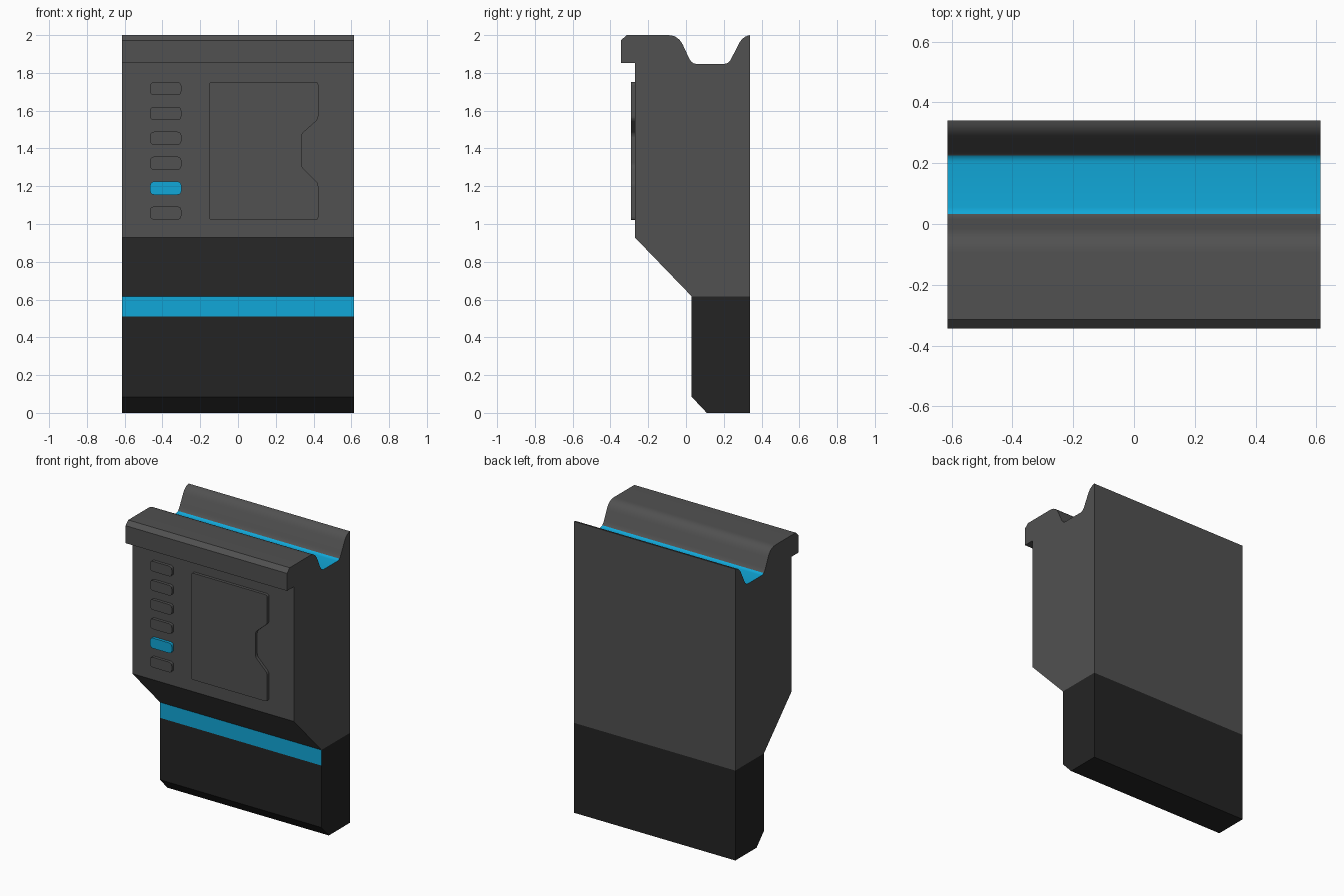
import bpy, bmesh, math
from mathutils import Vector

if "Cube" in bpy.data.objects:
    bpy.data.objects.remove(bpy.data.objects["Cube"])

HALF_W = 0.613
FOOT_TOP, STRIPE_BOTTOM = 0.617, 0.51


def material(name, rgb):
    m = bpy.data.materials.new(name)
    m.diffuse_color = (*rgb, 1)
    m.use_nodes = True
    m.node_tree.nodes["Principled BSDF"].inputs["Base Color"].default_value = m.diffuse_color
    return m


grey = material("dark grey", (0.082, 0.082, 0.082))
black = material("near black", (0.0176, 0.0176, 0.0176))
blue = material("bright blue", (0.0056, 0.39, 0.69))


def curve(a, ctrl, b, n=6):
    """Points of a quadratic curve from a to b."""
    a, c, b = Vector(a), Vector(ctrl), Vector(b)
    return [tuple((1 - t) ** 2 * a + 2 * t * (1 - t) * c + t * t * b)
            for t in (i / n for i in range(n + 1))]


def prism(bm, points, offset, bevel=0.0):
    """Extrude a flat outline of 3D points along an offset."""
    face = bm.faces.new([bm.verts.new(p) for p in points])
    if bevel:
        bmesh.ops.bevel(bm, geom=bm.verts[:], offset=bevel, segments=3,
                        profile=0.5, affect='VERTICES')
        face = bm.faces[:][0]
    ext = bmesh.ops.extrude_face_region(bm, geom=[face], use_keep_orig=True)
    moved = [g for g in ext["geom"] if isinstance(g, bmesh.types.BMVert)]
    bmesh.ops.translate(bm, verts=moved, vec=offset)
    bmesh.ops.recalc_face_normals(bm, faces=bm.faces[:])


def finish(bm, name, mats, smooth=False):
    me = bpy.data.meshes.new(name)
    bm.to_mesh(me)
    bm.free()
    for m in mats:
        me.materials.append(m)
    ob = bpy.data.objects.new(name, me)
    bpy.context.collection.objects.link(ob)
    if smooth:
        bpy.ops.object.select_all(action='DESELECT')
        ob.select_set(True)
        bpy.context.view_layer.objects.active = ob
        bpy.ops.object.shade_smooth_by_angle(angle=math.radians(25))
    return ob


# Housing: side profile (y, z) extruded across the width
profile = [(0.34, 0), (0.11, 0), (0.03, 0.085), (0.03, FOOT_TOP),
           (-0.27, 0.928), (-0.27, 1.852), (-0.344, 1.852),
           (-0.344, 1.972), (-0.315, 2.0)]
profile += curve((-0.095, 2.0), (-0.04, 2.0), (-0.015, 1.945))
profile += curve((0.015, 1.88), (0.03, 1.848), (0.055, 1.848))
profile += curve((0.202, 1.848), (0.228, 1.848), (0.242, 1.88))
profile += curve((0.275, 1.945), (0.298, 1.995), (0.34, 2.0))

bm = bmesh.new()
prism(bm, [(-HALF_W, y, z) for y, z in profile], (2 * HALF_W, 0, 0))
for z in (FOOT_TOP, STRIPE_BOTTOM):
    bmesh.ops.bisect_plane(bm, geom=bm.verts[:] + bm.edges[:] + bm.faces[:],
                           dist=1e-5, plane_co=(0, 0, z), plane_no=(0, 0, 1))
for f in bm.faces:
    c, n = f.calc_center_median(), f.normal
    if c.z < FOOT_TOP:
        stripe = n.y < -0.9 and c.z > STRIPE_BOTTOM
        f.material_index = 2 if stripe else 1
    elif n.z > 0.5 and 0.033 < c.y < 0.224 and c.z < 1.87:
        f.material_index = 2          # groove floor
finish(bm, "housing", [grey, black, blue], smooth=True)

# Raised front panel with a notch on its right edge
panel = [(-0.153, 1.02), (0.425, 1.02), (0.425, 1.215), (0.335, 1.305),
         (0.335, 1.475), (0.425, 1.555), (0.425, 1.752), (-0.153, 1.752)]
bm = bmesh.new()
prism(bm, [(x, -0.29, z) for x, z in panel], (0, 0.022, 0), bevel=0.015)
finish(bm, "front_panel", [grey])

# Column of buttons, the fifth one lit blue
for i in range(6):
    z = 1.717 - i * 0.1318
    x0, x1, h = -0.465, -0.30, 0.035
    bm = bmesh.new()
    prism(bm, [(x, -0.29, zz) for x, zz in
               ((x0, z - h), (x1, z - h), (x1, z + h), (x0, z + h))],
          (0, 0.022, 0), bevel=0.02)
    finish(bm, f"button_{i + 1}", [blue if i == 4 else grey])
